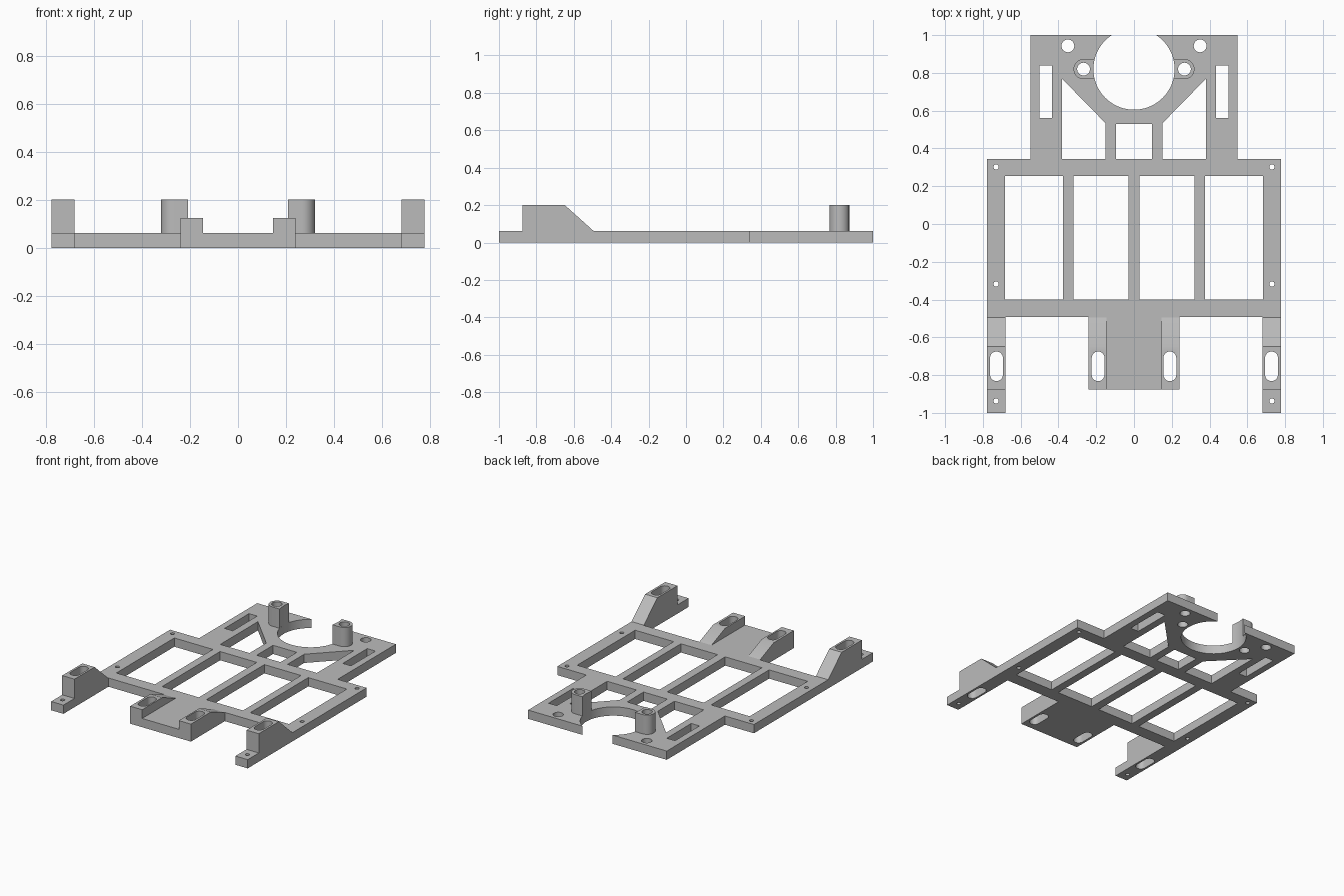
import bpy, bmesh, math

if "Cube" in bpy.data.objects:
    bpy.data.objects.remove(bpy.data.objects["Cube"], do_unlink=True)

PLATE, TALL, LOW = 0.0625, 0.2, 0.125      # top heights
RING_Y, RING_R = 0.82, 0.215               # large round opening
POST_X, POST_R = 0.267, 0.053
FRONT, FLAT_END, RAMP_END = -0.875, -0.648, -0.495

grey = bpy.data.materials.new("plain grey")
grey.use_nodes = True
grey.diffuse_color = (0.5, 0.5, 0.5, 1)
grey.node_tree.nodes["Principled BSDF"].inputs["Base Color"].default_value = (0.5, 0.5, 0.5, 1)


def arc(cx, cy, r, start, end, steps):
    angles = [math.radians(start + (end - start) * i / steps) for i in range(steps + 1)]
    return [(cx + r * math.cos(a), cy + r * math.sin(a)) for a in angles]


def circle(cx, cy, r, steps=32):
    return arc(cx, cy, r, 0, 360, steps)[:-1]


def rect(x0, x1, y0, y1):
    return [(x0, y0), (x1, y0), (x1, y1), (x0, y1)]


def slot(cx, y0=-0.832, y1=-0.675, r=0.034):
    return arc(cx, y1 - r, r, 0, 180, 16) + arc(cx, y0 + r, r, 180, 360, 16)


def flip(loop):
    return [(-x, y) for x, y in reversed(loop)]


def slab(name, loops, z0, z1, bottom=True, ramp_to=None):
    """Extrude an outline with holes; optionally slide the back foot out to make a ramp."""
    bm = bmesh.new()
    rims = {z0: [], z1: []}
    for loop in loops:
        low, high = ([bm.verts.new((x, y, z)) for x, y in loop] for z in (z0, z1))
        for ring, z in ((low, z0), (high, z1)):
            rims[z] += [bm.edges.new((ring[i - 1], ring[i])) for i in range(len(ring))]
        for i in range(len(loop)):
            bm.faces.new((low[i - 1], low[i], high[i], high[i - 1]))
    for z in ([z0, z1] if bottom else [z1]):
        bmesh.ops.triangle_fill(bm, use_beauty=True, use_dissolve=False, edges=rims[z])
    if ramp_to is not None:
        back = max(v.co.y for v in bm.verts)
        for v in bm.verts:
            if v.co.y > back - 0.001 and v.co.z < z0 + 0.001:
                v.co.y = ramp_to
    bmesh.ops.recalc_face_normals(bm, faces=bm.faces)
    mesh = bpy.data.meshes.new(name)
    bm.to_mesh(mesh)
    bm.free()
    mesh.materials.append(grey)
    obj = bpy.data.objects.new(name, mesh)
    bpy.context.collection.objects.link(obj)
    bpy.ops.object.select_all(action="DESELECT")
    obj.select_set(True)
    bpy.context.view_layer.objects.active = obj
    bpy.ops.object.shade_smooth_by_angle(angle=math.radians(30))
    return obj


# Plate outline: half of it, then mirrored
gap = math.degrees(math.asin((1 - RING_Y) / RING_R))
half = [(0.24, FRONT), (0.24, -0.492), (0.68, -0.492), (0.68, -1), (0.777, -1),
        (0.777, 0.343), (0.548, 0.343), (0.548, 1)]
half += arc(0, RING_Y, RING_R, gap, -90, 40)
outline = half + flip(half)[1:]

# Openings on one side of the plate
side_holes = [
    rect(0.03, 0.32, -0.4, 0.255),
    rect(0.377, 0.682, -0.4, 0.255),
    rect(0.435, 0.5, 0.562, 0.838),
    [(0.15, 0.345), (0.382, 0.345), (0.382, 0.77), (0.15, 0.533)],
    circle(0.35, 0.943, 0.034),
    circle(POST_X, RING_Y, 0.034),
    slot(0.728),
    slot(0.19),
] + [circle(0.73, y, 0.014, 20) for y in (0.302, -0.318, -0.937)]
holes = side_holes + [flip(h) for h in side_holes] + [rect(-0.094, 0.094, 0.345, 0.53)]
slab("base_plate", [outline] + holes, 0, PLATE)

# Post outline: round outside, hollowed inside by the large opening
reach = math.degrees(math.asin(POST_R / RING_R))
post = arc(POST_X, RING_Y, POST_R, -90, 90, 20) + arc(0, RING_Y, RING_R, reach, -reach, 10)

parts = [
    ("rear_post", [post, circle(POST_X, RING_Y, 0.034)], TALL, None),
    ("outer_mount", [rect(0.68, 0.777, FRONT, FLAT_END), slot(0.728)], TALL, RAMP_END),
    ("inner_mount", [rect(0.145, 0.24, FRONT, FLAT_END), slot(0.19)], LOW, RAMP_END),
]
for name, loops, top, ramp in parts:
    slab("left_" + name, loops, PLATE, top, False, ramp)
    slab("right_" + name, [flip(l) for l in loops], PLATE, top, False, ramp)
